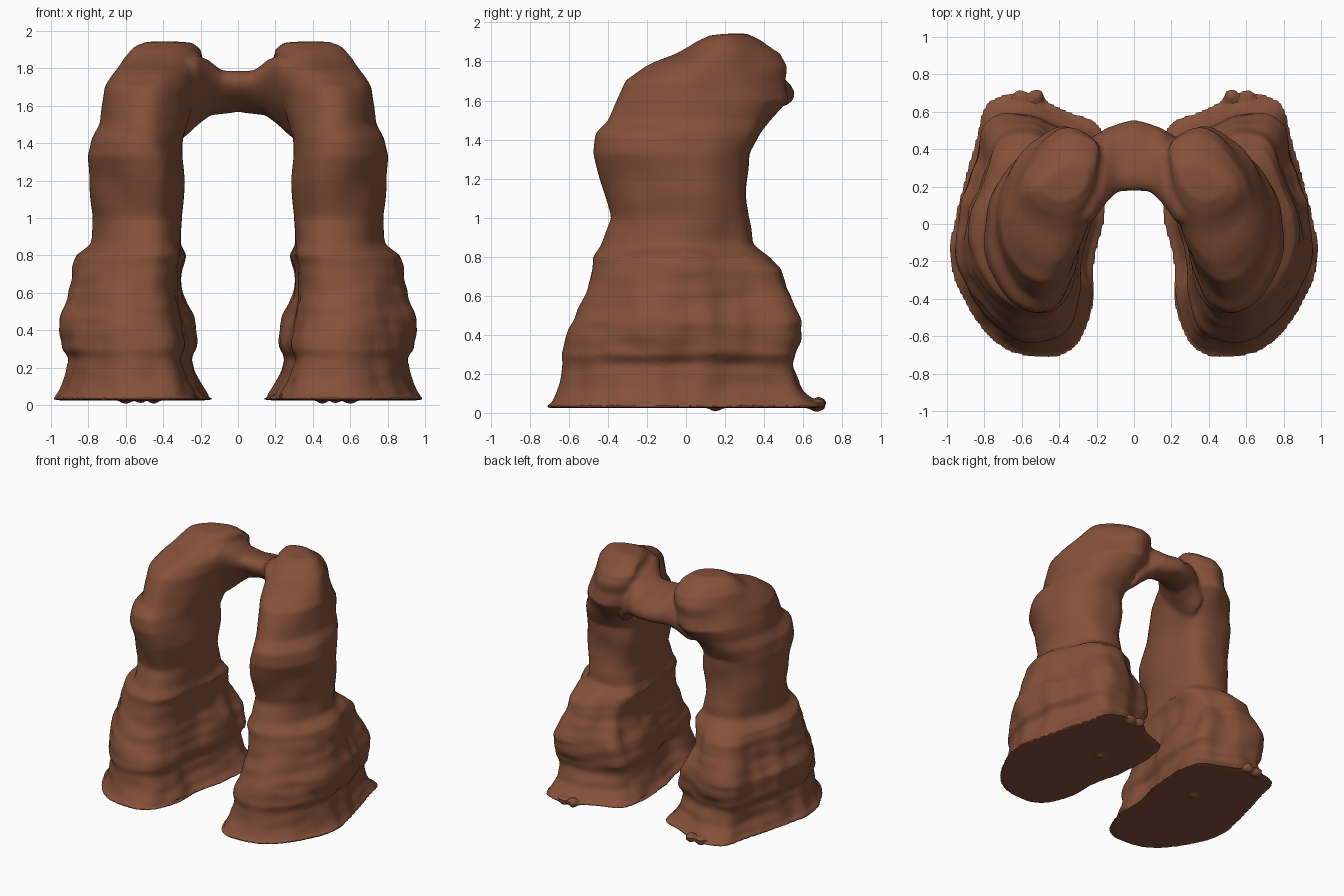
import bpy, bmesh, math
from mathutils import Vector, noise

cube = bpy.data.objects.get("Cube")
if cube:
    bpy.data.objects.remove(cube)

STEPS = 4   # samples between outline points

# Plan outlines, anticlockwise from the outer side; each is fitted to its level
FOOT = [(1, -.2), (.95, .12), (.87, .42), (.78, .68), (.55, .71), (.36, .62), (.17, .52),
        (.15, .1), (.21, -.2), (.24, -.52), (.38, -.71), (.66, -.7), (.86, -.52)]
COLUMN = [(.79, -.12), (.78, .05), (.73, .18), (.64, .28), (.5, .31), (.38, .29), (.31, .2),
          (.29, .02), (.3, -.15), (.33, -.3), (.42, -.43), (.56, -.43), (.7, -.32)]
CROWN = [(.73, -.05), (.71, .1), (.64, .28), (.55, .42), (.42, .5), (.3, .48), (.22, .4),
         (.22, .2), (.25, 0), (.33, -.2), (.46, -.35), (.58, -.34), (.68, -.22)]

# Leg levels: height, inner x, outer x, front y, back y, outline (0 foot, 1 column, 2 crown)
LEG = [
    (.025, .13, 1.0, -.73, .71, 0), (.05, .17, .97, -.69, .66, 0),
    (.12, .21, .94, -.65, .60, 0), (.25, .26, .91, -.62, .56, .1),
    (.30, .23, .95, -.63, .58, .1), (.36, .23, .95, -.62, .60, .1),
    (.46, .25, .96, -.58, .60, .1), (.58, .29, .90, -.54, .53, .2),
    (.64, .30, .89, -.52, .50, .3), (.74, .29, .88, -.49, .48, .4),
    (.80, .27, .87, -.48, .43, .5), (.86, .30, .80, -.44, .34, .8),
    (1.0, .31, .78, -.39, .32, 1), (1.2, .29, .79, -.44, .32, 1),
    (1.33, .29, .81, -.47, .32, 1.1), (1.43, .28, .79, -.46, .38, 1.3),
    (1.5, .26, .74, -.40, .43, 1.5), (1.6, .22, .73, -.36, .52, 1.8),
    (1.7, .19, .71, -.31, .50, 2), (1.77, .18, .66, -.21, .51, 2),
    (1.84, .17, .61, -.06, .48, 2), (1.91, .19, .55, .05, .38, 2),
    (1.94, .24, .49, .12, .31, 2),
]

# Half of the bridge: x, front y, back y, underside z, top z
BRIDGE = [
    (0, .18, .55, 1.57, 1.79), (.08, .17, .53, 1.56, 1.80),
    (.15, .10, .51, 1.55, 1.86), (.22, .02, .47, 1.50, 1.88),
    (.30, -.03, .42, 1.42, 1.86),
]


def smooth_loop(points):
    """Closed Catmull-Rom curve, fitted to -1..1 both ways."""
    pts = [Vector(p) for p in points]
    out = []
    for i in range(len(pts)):
        a, b, c, d = (pts[(i + k) % len(pts)] for k in (-1, 0, 1, 2))
        for s in range(STEPS):
            t = s / STEPS
            out.append(b + (c - a) * t / 2 + (a * 2 - b * 5 + c * 4 - d) * t * t / 2
                       + (b * 3 - a - c * 3 + d) * t ** 3 / 2)
    lo = [min(p[k] for p in out) for k in (0, 1)]
    hi = [max(p[k] for p in out) for k in (0, 1)]
    return [[2 * (p[k] - lo[k]) / (hi[k] - lo[k]) - 1 for k in (0, 1)] for p in out]


SHAPES = [smooth_loop(s) for s in (FOOT, COLUMN, CROWN)]
SEG = len(SHAPES[0])


def loft(bm, rings):
    loops = [[bm.verts.new(p) for p in ring] for ring in rings]
    for a, b in zip(loops, loops[1:]):
        for i in range(SEG):
            j = (i + 1) % SEG
            bm.faces.new((a[i], a[j], b[j], b[i]))
    bm.faces.new(loops[0][::-1])
    bm.faces.new(loops[-1])


def leg_ring(level, side):
    z, x0, x1, y0, y1, blend = level
    k = min(int(blend), 1)
    t = blend - k
    ring = []
    for p, q in zip(SHAPES[k], SHAPES[k + 1]):
        u, v = (m + (n - m) * t for m, n in zip(p, q))
        ring.append((side * ((x0 + x1) / 2 + u * (x1 - x0) / 2),
                     (y0 + y1) / 2 + v * (y1 - y0) / 2, z))
    return ring


def bridge_ring(x, y0, y1, z0, z1):
    """Rounded section whose underside slants back from the front lip."""
    ring = []
    for i in range(SEG):
        a = 2 * math.pi * i / SEG
        v = math.sin(a)
        u = (math.cos(a) - .5 * v) / math.hypot(1, .5)
        ring.append((x, (y0 + y1) / 2 + u * (y1 - y0) / 2,
                     (z0 + z1) / 2 + v * (z1 - z0) / 2))
    return ring


bm = bmesh.new()
for side in (1, -1):
    loft(bm, [leg_ring(level, side) for level in LEG])
    # Loose lumps at the foot
    for x, y, z, r in ((.52, .68, .045, .04), (.6, .67, .04, .04), (.45, .15, .03, .03)):
        lump = bmesh.ops.create_icosphere(bm, subdivisions=2, radius=r)
        bmesh.ops.translate(bm, verts=lump["verts"], vec=(side * x, y, z))
loft(bm, [bridge_ring(-x, *rest) for x, *rest in BRIDGE[:0:-1]]
     + [bridge_ring(*b) for b in BRIDGE])
bmesh.ops.recalc_face_normals(bm, faces=bm.faces)
mesh = bpy.data.meshes.new("rock_arch")
bm.to_mesh(mesh)
bm.free()

arch = bpy.data.objects.new("rock_arch", mesh)
bpy.context.collection.objects.link(arch)

# Fuse the legs and bridge into one skin
fuse = arch.modifiers.new("fuse", 'REMESH')
fuse.mode = 'VOXEL'
fuse.voxel_size = .016
soften = arch.modifiers.new("soften", 'SMOOTH')
soften.factor = .5
soften.iterations = 3
graph = bpy.context.evaluated_depsgraph_get()
fused = bpy.data.meshes.new_from_object(arch.evaluated_get(graph))
arch.modifiers.clear()
arch.data = fused
bpy.data.meshes.remove(mesh)
fused.name = "rock_arch"

# Weathering: broad hollows all over, flutes and strata on the lower legs
moves = []
for v in fused.vertices:
    p = Vector((abs(v.co.x), v.co.y, v.co.z))
    low = max(0, min(1, (1.0 - p.z) / .4))
    d = .022 * noise.noise(p * 4)
    d += .022 * low * noise.noise(Vector((p.x * 7, p.y * 7, p.z * 2)))
    d += .010 * low * noise.noise(Vector((p.x * 4, p.y * 4, p.z * 14)))
    if p.z < .05:
        d *= .3
    n = v.normal.copy()
    if p.z < .3:
        n.z = 0
    moves.append(v.co + n * d)
for v, co in zip(fused.vertices, moves):
    v.co = co

# Rust-brown sandstone
rock = bpy.data.materials.new("red_brown_rock")
rock.use_nodes = True
colour = (.235, .082, .042, 1)
rock.diffuse_color = colour
bsdf = rock.node_tree.nodes["Principled BSDF"]
bsdf.inputs["Base Color"].default_value = colour
bsdf.inputs["Roughness"].default_value = .9
fused.materials.clear()
fused.materials.append(rock)

bpy.ops.object.select_all(action='DESELECT')
arch.select_set(True)
bpy.context.view_layer.objects.active = arch
bpy.ops.object.shade_smooth_by_angle(angle=math.radians(40))
